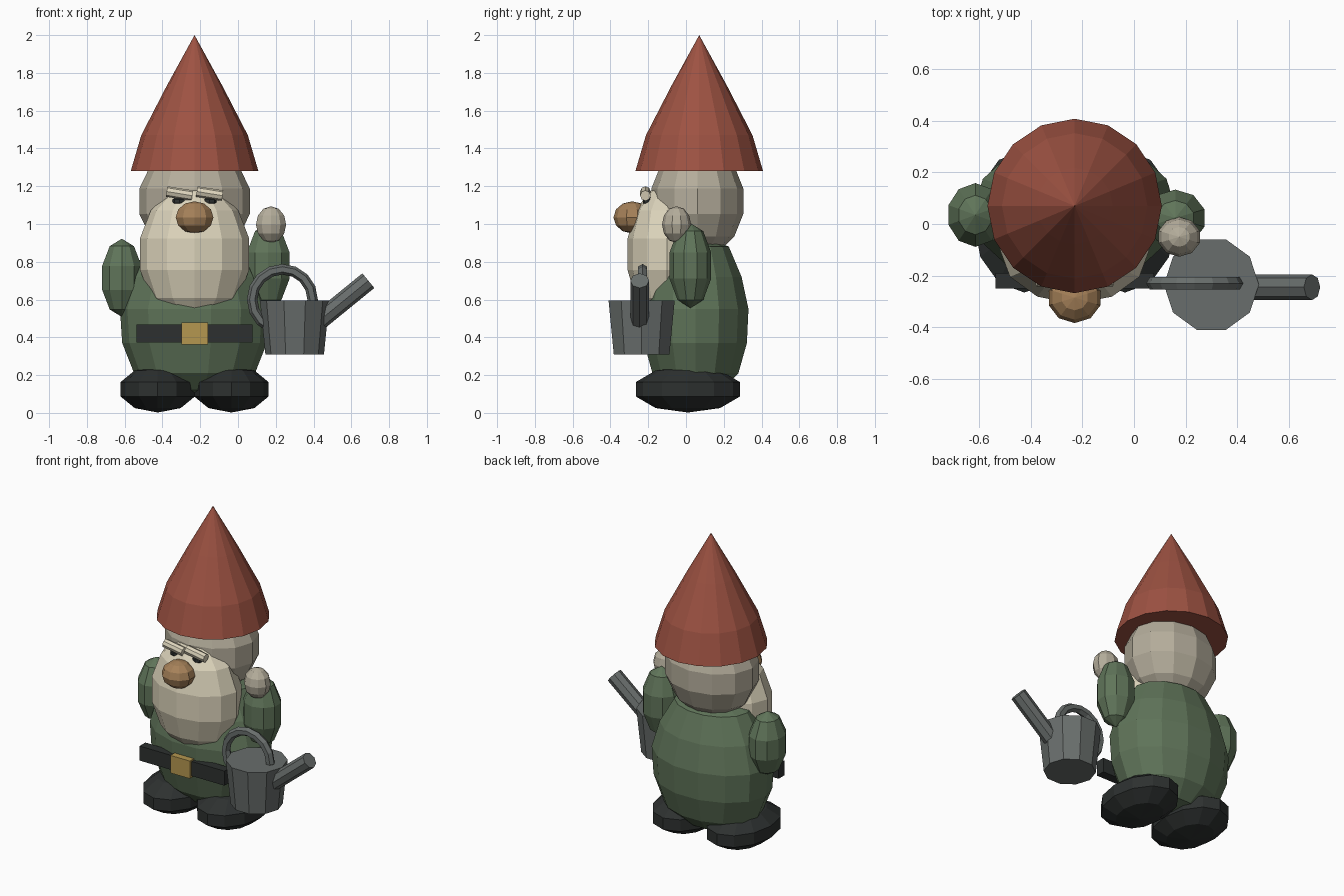
import bpy, bmesh, math
from mathutils import Vector

if "Cube" in bpy.data.objects:
    bpy.data.objects.remove(bpy.data.objects["Cube"])

CX = -0.23  # gnome centre line


def material(name, rgb):
    m = bpy.data.materials.new(name)
    m.diffuse_color = (*rgb, 1)
    m.use_nodes = True
    m.node_tree.nodes["Principled BSDF"].inputs["Base Color"].default_value = m.diffuse_color
    return m


RED = material("hat_red", (0.34, 0.085, 0.055))
GREEN = material("coat_green", (0.115, 0.175, 0.10))
SKIN = material("skin", (0.46, 0.42, 0.33))
CREAM = material("beard_cream", (0.72, 0.66, 0.50))
TAN = material("nose_tan", (0.38, 0.22, 0.10))
BLACK = material("boot_black", (0.026, 0.030, 0.029))
GOLD = material("buckle_gold", (0.46, 0.31, 0.08))
STEEL = material("can_grey", (0.14, 0.155, 0.15))


def finish(name, mat):
    ob = bpy.context.object
    ob.name = name
    ob.data.materials.append(mat)
    return ob


def ball(name, loc, size, mat, segs=12, rings=7):
    bpy.ops.mesh.primitive_uv_sphere_add(segments=segs, ring_count=rings, radius=1, location=loc)
    ob = finish(name, mat)
    ob.scale = size
    return ob


def box(name, loc, size, mat):
    bpy.ops.mesh.primitive_cube_add(size=1, location=loc)
    ob = finish(name, mat)
    ob.scale = size
    return ob


def rod(name, a, b, r, mat, sides=8):
    a, b = Vector(a), Vector(b)
    bpy.ops.mesh.primitive_cylinder_add(vertices=sides, radius=r, depth=(b - a).length, location=(a + b) / 2)
    ob = finish(name, mat)
    ob.rotation_mode = 'QUATERNION'
    ob.rotation_quaternion = (b - a).to_track_quat('Z', 'Y')
    return ob


def lathe(name, loc, profile, mat, sides, sx=1, sy=1):
    """Closed stack of rings; profile is (radius, z)."""
    bm = bmesh.new()
    rings = []
    for r, z in profile:
        if r == 0:
            rings.append([bm.verts.new((0, 0, z))] * sides)
        else:
            angles = [2 * math.pi * i / sides for i in range(sides)]
            rings.append([bm.verts.new((r * sx * math.cos(t), r * sy * math.sin(t), z)) for t in angles])
    for lo, hi in zip(rings, rings[1:]):
        for i in range(sides):
            j = (i + 1) % sides
            quad = [lo[i], lo[j], hi[j], hi[i]]
            bm.faces.new(list(dict.fromkeys(quad)))
    for ring in (rings[0], rings[-1]):
        if len(set(ring)) > 1:
            bm.faces.new(ring)
    bmesh.ops.recalc_face_normals(bm, faces=bm.faces)
    mesh = bpy.data.meshes.new(name)
    bm.to_mesh(mesh)
    bm.free()
    ob = bpy.data.objects.new(name, mesh)
    ob.location = loc
    bpy.context.collection.objects.link(ob)
    mesh.materials.append(mat)
    return ob


# Coat, head and hat
lathe("body", (CX, 0.05, 0),
      [(0, 0.10), (0.5, 0.12), (0.81, 0.21), (0.97, 0.37), (1.0, 0.55), (0.87, 0.72), (0.63, 0.88), (0, 0.95)],
      GREEN, 14, 0.395, 0.288)
ball("head", (CX, 0.06, 1.12), (0.30, 0.25, 0.30), SKIN)
lathe("hat", (CX, 0.07, 0), [(0.338, 1.28), (0.282, 1.47), (0.148, 1.73), (0, 2.0)], RED, 16)

# Face
ball("beard", (CX, -0.10, 0.84), (0.297, 0.215, 0.37), CREAM)
ball("nose", (CX, -0.285, 1.035), (0.105, 0.099, 0.085), TAN, 10, 6)
for side, label in ((-1, "left"), (1, "right")):
    x = CX + side * 0.08
    ball(label + "_eye", (x, -0.20, 1.12), (0.038, 0.03, 0.028), BLACK, 8, 5)
    rod(label + "_brow", (x - 0.068, -0.215, 1.172), (x + 0.068, -0.215, 1.15), 0.028, CREAM)
    # Boots
    ball(label + "_boot", (CX + side * 0.195, 0.01, 0.125), (0.207, 0.29, 0.123), BLACK, 12, 5)

# Belt
box("belt", (CX, -0.22, 0.42), (0.615, 0.06, 0.095), BLACK)
box("buckle", (CX, -0.235, 0.42), (0.14, 0.07, 0.115), GOLD)

# Arms and raised hand
ball("hanging_arm", (-0.615, 0.035, 0.715), (0.115, 0.13, 0.207), GREEN, 10, 5)
ball("raised_arm", (0.16, 0.023, 0.78), (0.125, 0.116, 0.225), GREEN, 10, 5)
ball("hand", (0.175, -0.05, 0.997), (0.084, 0.077, 0.097), SKIN, 10, 6)

# Watering can with spout and hoop handle
lathe("watering_can", (0.30, -0.235, 0), [(0.155, 0.31), (0.184, 0.595)], STEEL, 10)
rod("can_spout", (0.42, -0.245, 0.48), (0.69, -0.245, 0.70), 0.05, STEEL)
bpy.ops.mesh.primitive_torus_add(major_segments=16, minor_segments=6, major_radius=0.16, minor_radius=0.028,
                                 location=(0.235, -0.23, 0.60), rotation=(math.pi / 2, 0, 0))
finish("can_handle", STEEL)
